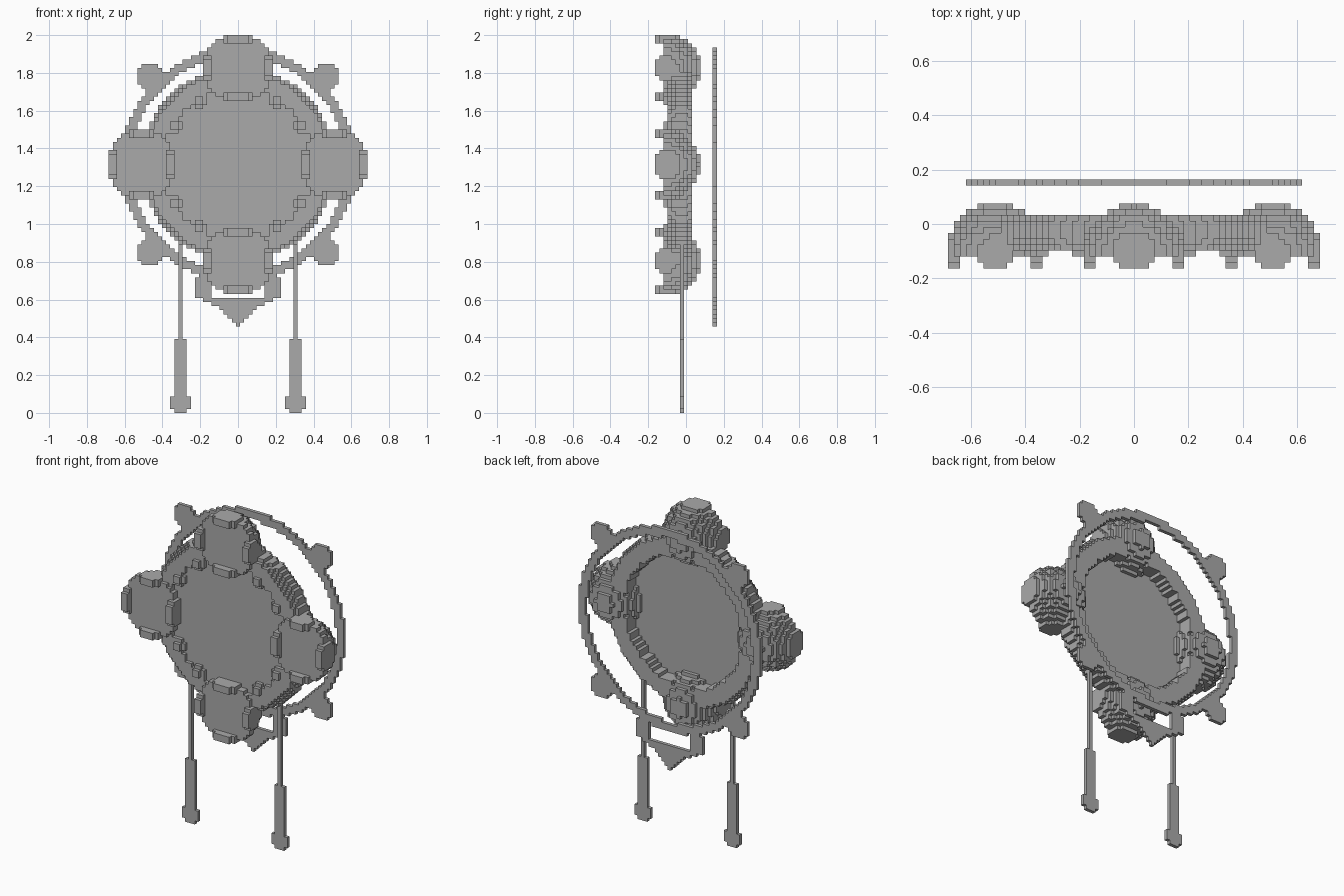
import bpy
import bmesh
from math import hypot, floor, ceil
from mathutils import Vector

cube = bpy.data.objects.get("Cube")
if cube:
    bpy.data.objects.remove(cube, do_unlink=True)

V = 2 / 92            # edge of one block
MID = 60.5            # height of the wheel centre, in blocks
FRONT = 2.5           # depth of the bowl rims, in blocks

grey = bpy.data.materials.new("plain_grey")
grey.use_nodes = True
grey.diffuse_color = (0.4, 0.4, 0.4, 1)
grey.node_tree.nodes["Principled BSDF"].inputs["Base Color"].default_value = (0.4, 0.4, 0.4, 1)

AXES = [Vector(a) for a in ((1, 0, 0), (0, 1, 0), (0, 0, 1))]


def block_part(name, rule, centre, reach, layers):
    """Fill the blocks whose centre passes rule(x, y, z) and keep their outer skin."""
    cx, cz = centre
    rx, rz = reach
    cells = set()
    for i in range(floor(cx - rx), ceil(cx + rx) + 1):
        for k in range(max(0, floor(cz - rz)), min(92, ceil(cz + rz) + 1)):
            for j in range(*layers):
                if rule(i, j + 0.5, k + 0.5):
                    cells.add((i, j, k))
    bm = bmesh.new()
    corners = {}

    def corner(p):
        key = tuple(round(2 * c) for c in p)
        if key not in corners:
            corners[key] = bm.verts.new((p.x * V, (p.y - 7.5) * V, p.z * V))
        return corners[key]

    for cell in cells:
        mid = Vector((cell[0], cell[1] + 0.5, cell[2] + 0.5))
        for a in range(3):
            u, w = AXES[(a + 1) % 3] / 2, AXES[(a + 2) % 3] / 2
            for s in (-1, 1):
                beside = list(cell)
                beside[a] += s
                if tuple(beside) in cells:
                    continue
                c = mid + AXES[a] * s / 2
                quad = [c - u - w, c + u - w, c + u + w, c - u + w]
                bm.faces.new([corner(p) for p in quad[::s]])
    # merge the flat runs of blocks
    bmesh.ops.dissolve_limit(bm, angle_limit=0.01, verts=bm.verts, edges=bm.edges)
    bmesh.ops.triangulate(bm, faces=[f for f in bm.faces if len(f.verts) > 4])
    mesh = bpy.data.meshes.new(name)
    bm.to_mesh(mesh)
    bm.free()
    mesh.materials.append(grey)
    obj = bpy.data.objects.new(name, mesh)
    bpy.context.collection.objects.link(obj)
    return obj


def from_mid(x, z):
    return hypot(x, z - MID)


# central disc and the thick ring around it
block_part("centre_disc", lambda x, y, z: from_mid(x, z) < 19,
           (0, MID), (20, 20), (4, 5))


def thick_ring(x, y, z):
    outer = 23.7 - (0.6 if y > 8 else max(0, 5 - y) * 0.8)
    return 18.4 < from_mid(x, z) < outer


block_part("thick_ring", thick_ring, (0, MID), (25, 25), (3, 9))

# four half-ball bowls, each with four small rim studs
for side, dx, dz in (("left", 1, 0), ("right", -1, 0), ("top", 0, 1), ("bottom", 0, -1)):
    bx, bz = 23.5 * dx, MID + 23.5 * dz

    def bowl(x, y, z):
        return (x - bx) ** 2 + (y - FRONT) ** 2 + (z - bz) ** 2 < 8.4 ** 2

    def studs(x, y, z):
        a, b = abs(x - bx), abs(z - bz)
        radial, along = max(a, b), min(a, b)
        return 6.4 < radial < 8.4 and hypot(along, y - FRONT) < 3.2

    block_part(side + "_bowl", bowl, (bx, bz), (9, 9), (2, 11))
    block_part(side + "_bowl_studs", studs, (bx, bz), (9, 9), (0, 6))

# eight small beads on the seam between disc and ring
for sx in (-1, 1):
    for sz in (-1, 1):
        for px, pz in ((15.5, 9.5), (9.5, 15.5)):
            qx, qz = sx * px, MID + sz * pz
            block_part("seam_bead",
                       lambda x, y, z: (x - qx) ** 2 + (y - 3.5) ** 2 + (z - qz) ** 2 < 3.2,
                       (qx, qz), (3, 3), (2, 5))

# thin rear hoop with four knobs
block_part("rear_hoop", lambda x, y, z: 26.1 < from_mid(x, z) < 28.6,
           (0, MID), (30, 30), (14, 15))
for sx in (-1, 1):
    for sz in (-1, 1):
        kx, kz = 21.5 * sx, MID + 21.5 * sz
        block_part("hoop_knob", lambda x, y, z: hypot(x - kx, z - kz) < 3.4,
                   (kx, kz), (4, 4), (14, 15))


# open pendant loop under the hoop
def pendant(x, y, z):
    a = abs(x)
    body = a < 10.5 and z > 25 + max(0, a - 4) * 0.5 and from_mid(x, z) > 26.1
    hole = a < 7 and z > 28.4 and from_mid(x, z) > 28.6
    tip = a < (z - 21) * 0.9 and z < 27 and a < 3.4
    return z < 33 and ((body and not hole) or tip)


block_part("pendant_loop", pendant, (0, 28), (11, 7), (14, 15))

# two hanging rods with thick grips and feet
for side, s in (("left", 1), ("right", -1)):
    def rod(x, y, z):
        if z < 1:
            half = 1.5
        elif z < 4:
            half = 2.5
        else:
            half = 1.5 if z < 18 else 0.5
        return abs(x - 14 * s) < half and z < 43

    block_part(side + "_hanging_rod", rod, (14 * s, 21.5), (4, 22), (6, 7))
